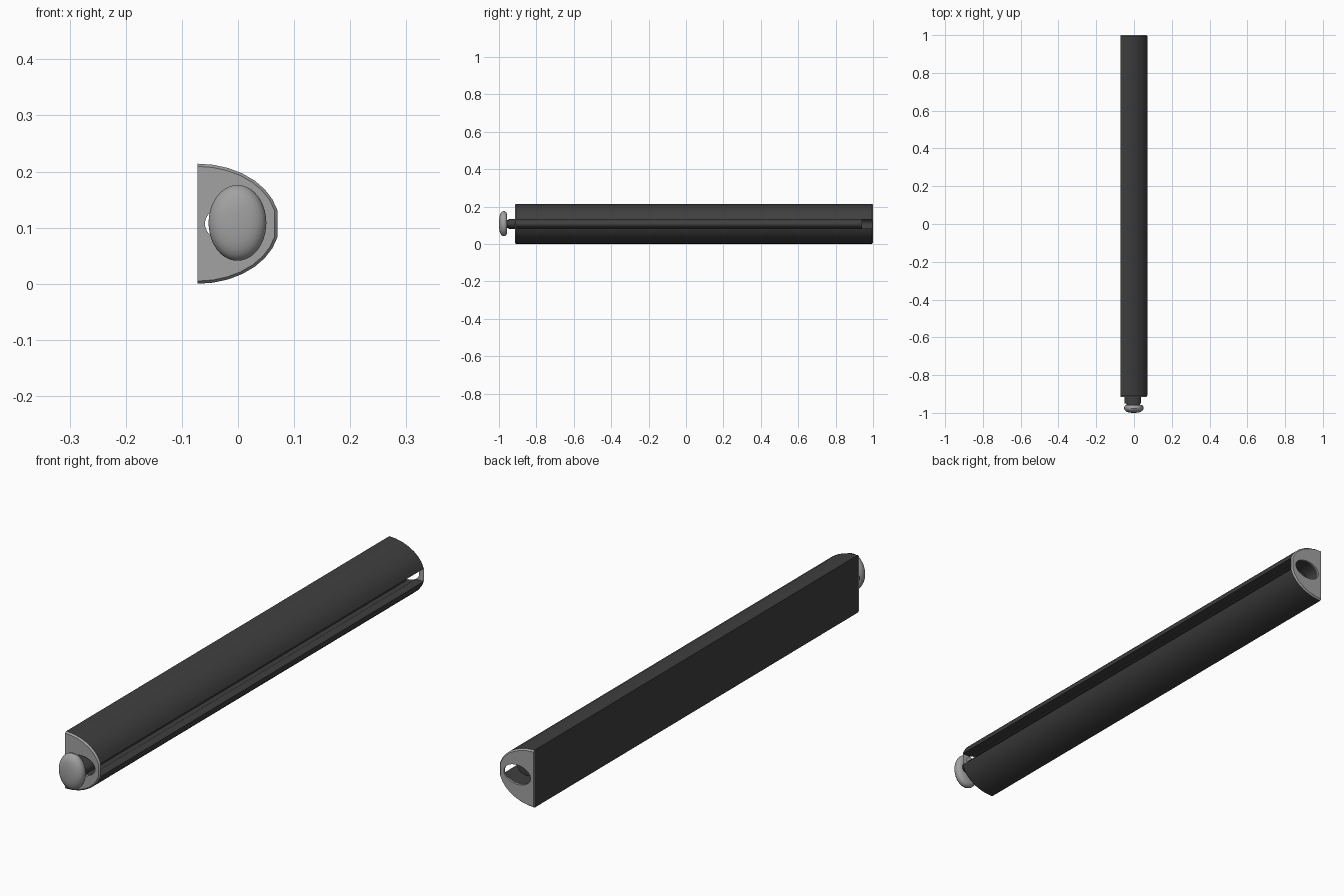
import bpy, bmesh, math

if "Cube" in bpy.data.objects:
    bpy.data.objects.remove(bpy.data.objects["Cube"])

CZ = 0.107            # height of the tube axis
FLAT = -0.072         # x of the flat side
SLOT = 0.024          # half height of the slot
AX, AZ = 0.146, 0.107           # outer half ellipse
HX, HZ, HC = 0.055, 0.036, -0.004   # inner channel ellipse and its centre x


def material(name, value):
    m = bpy.data.materials.new(name)
    m.diffuse_color = (value, value, value, 1)
    m.use_nodes = True
    m.node_tree.nodes["Principled BSDF"].inputs["Base Color"].default_value = m.diffuse_color
    return m


dark = material("dark grey", 0.05)
light = material("light grey", 0.36)


def ellipse(cx, rx, rz, n=40, start=0.0, end=None):
    """Points (x, z); an open arc when end is given."""
    if end is None:
        angles = [2 * math.pi * i / n for i in range(n)]
    else:
        angles = [start + (end - start) * i / n for i in range(n + 1)]
    return [(cx + rx * math.cos(a), CZ + rz * math.sin(a)) for a in angles]


def finish(name, bm, mat):
    bmesh.ops.recalc_face_normals(bm, faces=bm.faces[:])
    me = bpy.data.meshes.new(name)
    bm.to_mesh(me)
    bm.free()
    me.materials.append(mat)
    ob = bpy.data.objects.new(name, me)
    bpy.context.collection.objects.link(ob)
    bpy.ops.object.select_all(action='DESELECT')
    ob.select_set(True)
    bpy.context.view_layer.objects.active = ob
    bpy.ops.object.shade_smooth_by_angle(angle=math.radians(30))
    return ob


def extrude(name, loops, y0, y1, mat, chamfer=False):
    """Fill (x, z) loops at y0 and extrude to y1; chamfer shrinks the outer rim at y1."""
    bm = bmesh.new()
    edges = []
    for loop in loops:
        vs = [bm.verts.new((x, y0, z)) for x, z in loop]
        edges += [bm.edges.new((vs[i - 1], vs[i])) for i in range(len(vs))]
    bmesh.ops.triangle_fill(bm, edges=edges, use_beauty=True, normal=(0, 1, 0))
    res = bmesh.ops.extrude_face_region(bm, geom=bm.faces[:], use_keep_orig=True)
    for v in [g for g in res["geom"] if isinstance(g, bmesh.types.BMVert)]:
        v.co.y = y1
        outside = ((v.co.x - HC) / HX) ** 2 + ((v.co.z - CZ) / HZ) ** 2 > 1.1
        if chamfer and outside:
            v.co.x = FLAT + (v.co.x - FLAT) * 0.965
            v.co.z = CZ + (v.co.z - CZ) * 0.955
    return finish(name, bm, mat)


# D-shaped outline with a flat facet where the slot runs
a0 = math.asin(SLOT / AZ)
upper = ellipse(FLAT, AX, AZ, 7, a0, math.pi / 2)
lower = ellipse(FLAT, AX, AZ, 7, -math.pi / 2, -a0)
outline = upper + lower

# Slotted housing: outer D joined to the inner channel through the slot
b0 = math.asin(SLOT / HZ)
channel = ellipse(HC, HX, HZ, 32, 2 * math.pi - b0, b0)
extrude("slotted_housing", [outline + channel], -0.909, 0.994, dark)

# End caps with an oval opening
hole = ellipse(HC, HX, HZ)
extrude("front_cap", [outline, hole], -0.909, -0.915, light, True)
extrude("back_cap", [outline, hole], 0.994, 1.0, light, True)

# Sliding rod inside the channel, and the narrow neck to the knob
extrude("sliding_rod", [ellipse(-0.007, 0.044, 0.027)], -0.95, 0.94, dark)
extrude("knob_neck", [ellipse(-0.004, 0.036, 0.022)], -0.962, -0.949, dark)

# Cushion-shaped oval knob from rings of (scale, y)
rings = [(0.25, -0.9995), (0.5, -0.998), (0.7, -0.995), (0.85, -0.990),
         (0.95, -0.984), (1.0, -0.976), (0.98, -0.968), (0.92, -0.962),
         (0.8, -0.958), (0.5, -0.956)]
bm = bmesh.new()
N = 40
grid = [[bm.verts.new((x, y, z + 0.0015))
         for x, z in ellipse(-0.001, 0.0515 * s, 0.0675 * s, N)] for s, y in rings]
for r, q in zip(grid, grid[1:]):
    for i in range(N):
        bm.faces.new((r[i - 1], r[i], q[i], q[i - 1]))
tip = bm.verts.new((-0.001, -1.0, CZ + 0.0015))
for i in range(N):
    bm.faces.new((grid[0][i - 1], grid[0][i], tip))
bm.faces.new(grid[-1])
finish("knob", bm, light)
